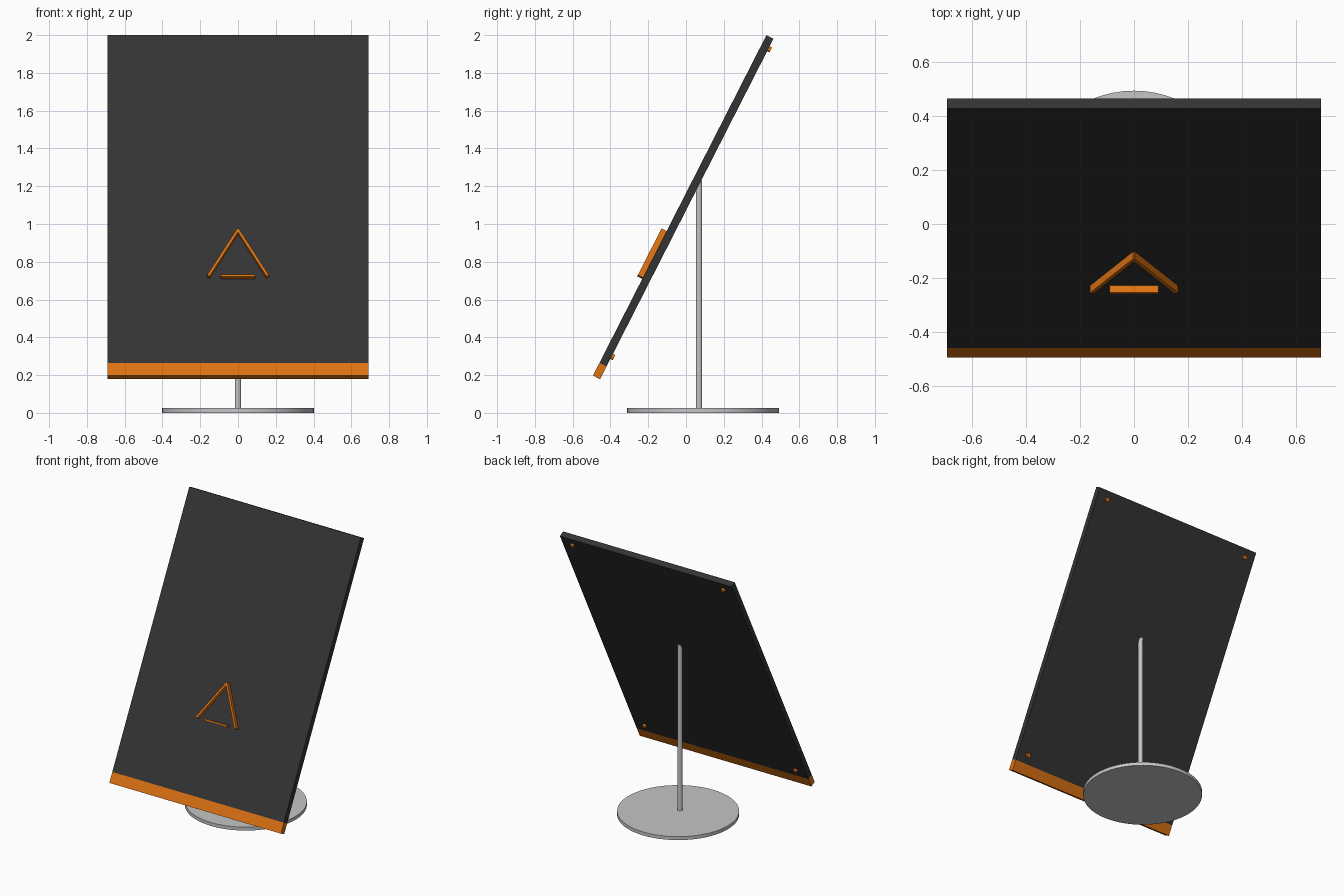
import bpy, bmesh, math
from mathutils import Matrix, Vector

if "Cube" in bpy.data.objects:
    bpy.data.objects.remove(bpy.data.objects["Cube"])


def material(name, rgb):
    m = bpy.data.materials.new(name)
    m.diffuse_color = (*rgb, 1)
    m.use_nodes = True
    m.node_tree.nodes["Principled BSDF"].inputs["Base Color"].default_value = m.diffuse_color
    return m


DARK = material("charcoal", (0.034, 0.034, 0.034))
ORANGE = material("orange", (0.72, 0.17, 0.006))
GREY = material("light grey", (0.56, 0.56, 0.56))

# Tilted panel frame: x = width, y = depth towards the back, z = up the panel
TILT = math.radians(27)
PANEL = Matrix.Translation((0, -0.4925, 0.1975)) @ Matrix.Rotation(-TILT, 4, 'X')
WIDTH, LENGTH, THICK, STRIP = 1.38, 2.023, 0.042, 0.075


def finish(name, bm, mat, matrix):
    mesh = bpy.data.meshes.new(name)
    bm.to_mesh(mesh)
    bm.free()
    mesh.materials.append(mat)
    obj = bpy.data.objects.new(name, mesh)
    obj.matrix_world = matrix
    bpy.context.collection.objects.link(obj)
    return obj


def box(name, lo, hi, mat, matrix=Matrix()):
    lo, hi = Vector(lo), Vector(hi)
    bm = bmesh.new()
    bmesh.ops.create_cube(bm, size=1)
    bmesh.ops.scale(bm, vec=hi - lo, verts=bm.verts)
    bmesh.ops.translate(bm, vec=(lo + hi) / 2, verts=bm.verts)
    return finish(name, bm, mat, matrix)


def cylinder(name, radius, depth, mat, matrix, sides):
    bm = bmesh.new()
    bmesh.ops.create_cone(bm, cap_ends=True, segments=sides, radius1=radius,
                          radius2=radius, depth=depth)
    obj = finish(name, bm, mat, matrix)
    bpy.ops.object.select_all(action='DESELECT')
    obj.select_set(True)
    bpy.context.view_layer.objects.active = obj
    bpy.ops.object.shade_smooth_by_angle(angle=math.radians(35))
    return obj


# Panel and its lower edge strip
box("panel", (-WIDTH / 2, 0, STRIP), (WIDTH / 2, THICK, LENGTH), DARK, PANEL)
box("bottom_strip", (-WIDTH / 2, 0, 0), (WIDTH / 2, THICK, STRIP), ORANGE, PANEL)

# Raised triangle outline: two slanted legs meeting at the apex, and a base bar
RAISE, BAR = 0.03, 0.014
foot, apex = Vector((0.157, 0.579)), Vector((0, 0.852))
for side, label in ((-1, "left"), (1, "right")):
    run = apex - foot
    lean = -side * math.atan2(foot.x, run.y)
    leg = PANEL @ Matrix.Translation((side * foot.x, 0, foot.y)) @ Matrix.Rotation(lean, 4, 'Y')
    box("triangle_leg_" + label, (-BAR / 2, -RAISE, 0),
        (BAR / 2, 0.005, run.length + 0.004), ORANGE, leg)
box("triangle_base", (-0.09, -RAISE, 0.574), (0.09, 0.005, 0.586), ORANGE, PANEL)

# Four small studs near the back corners
for x in (-0.607, 0.607):
    for z in (STRIP + 0.06, LENGTH - 0.06):
        place = PANEL @ Matrix.Translation((x, THICK + 0.004, z)) @ Matrix.Rotation(math.pi / 2, 4, 'X')
        cylinder("back_stud", 0.015, 0.02, ORANGE, place, 16)

# Upright pole and round foot
POLE_TOP, FOOT = 1.23, 0.025
cylinder("pole", 0.017, POLE_TOP - 0.01, GREY,
         Matrix.Translation((0, 0.069, (POLE_TOP + 0.01) / 2)), 32)
cylinder("base_disc", 0.402, FOOT, GREY, Matrix.Translation((0, 0.0905, FOOT / 2)), 64)
